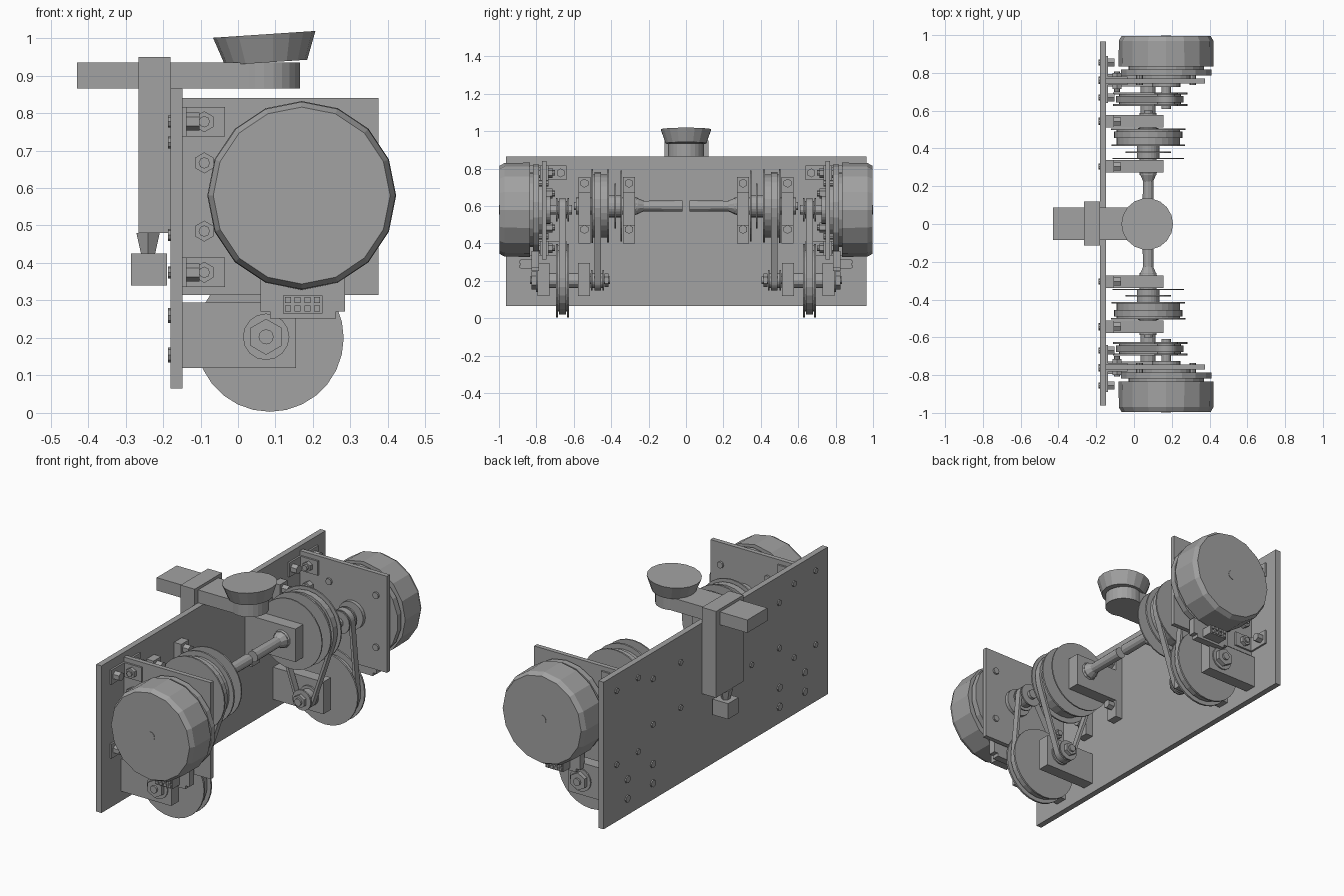
import bpy, bmesh, math
from mathutils import Matrix, Vector

cube = bpy.data.objects.get("Cube")
if cube:
    bpy.data.objects.remove(cube)

grey = bpy.data.materials.new("plain_grey")
grey.use_nodes = True
grey.diffuse_color = (0.36, 0.36, 0.36, 1)
grey.node_tree.nodes["Principled BSDF"].inputs["Base Color"].default_value = (0.36, 0.36, 0.36, 1)


def finish(name, bm):
    bmesh.ops.recalc_face_normals(bm, faces=bm.faces)
    mesh = bpy.data.meshes.new(name)
    bm.to_mesh(mesh)
    bm.free()
    mesh.materials.append(grey)
    ob = bpy.data.objects.new(name, mesh)
    bpy.context.collection.objects.link(ob)
    return ob


def box(name, x0, x1, y0, y1, z0, z1):
    bm = bmesh.new()
    bmesh.ops.create_cube(bm, size=1)
    size = (abs(x1 - x0), abs(y1 - y0), abs(z1 - z0))
    bmesh.ops.scale(bm, vec=size, verts=bm.verts)
    bmesh.ops.translate(bm, vec=((x0 + x1) / 2, (y0 + y1) / 2, (z0 + z1) / 2), verts=bm.verts)
    return finish(name, bm)


def rod(name, start, end, r0, r1=None, sides=24):
    """Cylinder or cone from start to end."""
    a, b = Vector(start), Vector(end)
    bm = bmesh.new()
    turn = (b - a).to_track_quat('Z', 'Y').to_matrix().to_4x4()
    bmesh.ops.create_cone(bm, cap_ends=True, segments=sides, radius1=r0,
                          radius2=r0 if r1 is None else r1, depth=(b - a).length,
                          matrix=Matrix.Translation((a + b) / 2) @ turn)
    return finish(name, bm)


def belt(name, c1, r1, c2, r2, y0, y1, thick=0.014, steps=14):
    """Open band wrapped round two wheels in the xz plane."""
    p, q = Vector(c1), Vector(c2)
    d = q - p
    base = math.atan2(d.y, d.x)
    tangent = math.acos((r1 - r2) / d.length)
    path = []
    for c, r, a0, a1 in ((p, r1, tangent, 2 * math.pi - tangent), (q, r2, -tangent, tangent)):
        for i in range(steps + 1):
            a = base + a0 + (a1 - a0) * i / steps
            path.append((c, r, Vector((math.cos(a), math.sin(a)))))
    bm = bmesh.new()
    rings = []
    for c, r, n in path:
        ring = []
        for rad, y in ((r, y0), (r + thick, y0), (r + thick, y1), (r, y1)):
            v = c + n * rad
            ring.append(bm.verts.new((v.x, y, v.y)))
        rings.append(ring)
    for i, ring in enumerate(rings):
        nxt = rings[(i + 1) % len(rings)]
        for k in range(4):
            m = (k + 1) % 4
            bm.faces.new((ring[k], ring[m], nxt[m], nxt[k]))
    return finish(name, bm)


# Main back plate
PX = -0.148
box("back_plate", -0.18, PX, -0.962, 0.965, 0.065, 0.865)

# Post, cross arm with rounded end, round cup and hanging knob
box("arm_post", -0.265, -0.18, -0.115, 0.12, 0.48, 0.95)
box("cross_arm", -0.43, 0.07, -0.085, 0.087, 0.865, 0.935)
rod("arm_end", (0.07, 0, 0.865), (0.07, 0, 0.935), 0.095)
rod("cup", (0.075, 0, 0.935), (0.07, 0, 1.01), 0.11, 0.137, sides=18)
rod("knob_neck", (-0.24, 0, 0.41), (-0.24, 0, 0.48), 0.018, 0.036, sides=6)
box("knob", -0.285, -0.19, -0.045, 0.045, 0.34, 0.425)

# Shaft axes in x and z
UP, LOW, MOT = (0.075, 0.60), (0.075, 0.203), (0.17, 0.58)

for s, side in ((-1, "front"), (1, "rear")):

    def axle(name, axis, y0, y1, r0, r1=None, sides=24):
        rod(f"{side}_{name}", (axis[0], s * y0, axis[1]), (axis[0], s * y1, axis[1]), r0, r1, sides)

    def block(name, x0, x1, y0, y1, z0, z1):
        box(f"{side}_{name}", x0, x1, s * y0, s * y1, z0, z1)

    def bolt(y, z, x=PX):
        # Head on the inside, nut tip behind the plate
        rod(f"{side}_bolt_head", (x, s * y, z), (x + 0.035, s * y, z), 0.024, sides=6)
        rod(f"{side}_bolt_tip", (-0.187, s * y, z), (-0.178, s * y, z), 0.016, sides=8)

    # Motor: capped drum, neck, flange and pinion
    axle("motor_cap", MOT, 0.97, 0.996, 0.25, 0.236, 16)
    axle("motor_drum", MOT, 0.835, 0.97, 0.252, 0.25, 16)
    axle("motor_neck", MOT, 0.815, 0.84, 0.2)
    axle("motor_flange", MOT, 0.785, 0.818, 0.243, None, 18)
    axle("motor_boss", MOT, 0.765, 0.79, 0.15)
    axle("motor_cap_hub", MOT, 0.99, 0.9985, 0.026, None, 12)
    axle("motor_shaft", MOT, 0.61, 0.77, 0.025, None, 12)
    axle("motor_collar", MOT, 0.725, 0.75, 0.075)
    axle("motor_pulley", MOT, 0.635, 0.685, 0.047)
    for y in (0.63, 0.69):
        axle("motor_pulley_rim", MOT, y - 0.004, y + 0.004, 0.062)
    for k in range(4):
        a = math.pi / 4 + k * math.pi / 2
        spot = (MOT[0] + 0.2 * math.cos(a), MOT[1] + 0.2 * math.sin(a))
        axle("motor_screw", spot, 0.735, 0.79, 0.018, None, 8)

    # Cable connector under the motor
    block("connector_base", 0.06, 0.285, 0.785, 0.825, 0.27, 0.36)
    block("connector_foot", 0.085, 0.262, 0.785, 0.825, 0.252, 0.27)
    block("connector", 0.12, 0.225, 0.82, 0.885, 0.265, 0.313)
    for i in range(4):
        for z in (0.278, 0.301):
            x = 0.133 + i * 0.026
            block("connector_pin", x - 0.008, x + 0.008, 0.883, 0.891, z - 0.008, z + 0.008)

    # Motor mounting plate and its angle brackets on both faces
    block("motor_plate", PX, 0.375, 0.745, 0.77, 0.315, 0.84)
    for z in (0.777, 0.375):
        block("bracket_outer_leg", PX, -0.035, 0.77, 0.78, z - 0.039, z + 0.039)
        block("bracket_outer_foot", PX, -0.138, 0.77, 0.89, z - 0.039, z + 0.039)
        block("bracket_inner_leg", PX, -0.035, 0.735, 0.745, z - 0.039, z + 0.039)
        block("bracket_inner_foot", PX, -0.138, 0.64, 0.745, z - 0.039, z + 0.039)
        bolt(0.855, z, -0.138)
        bolt(0.67, z, -0.138)
    for z in (0.777, 0.667, 0.485, 0.375):
        axle("plate_bolt", (-0.09, z), 0.70, 0.808, 0.015, None, 8)
        axle("plate_bolt_head", (-0.09, z), 0.77, 0.80, 0.028, None, 6)
        axle("plate_bolt_nut", (-0.09, z), 0.715, 0.745, 0.026, None, 6)

    # Upper bearing blocks with feet
    for y in (0.305, 0.543):
        block("upper_bearing", PX, 0.155, y - 0.033, y + 0.033, 0.495, 0.675)
        block("upper_bearing_foot", PX, -0.105, y - 0.033, y + 0.033, 0.40, 0.755)
        for z in (0.722, 0.475):
            bolt(y, z, -0.105)
        axle("upper_bushing", UP, y - 0.045, y + 0.045, 0.045, None, 12)

    # Upper shaft, coupling and flanged wheel
    axle("upper_shaft", UP, 0.02, 0.23, 0.03, 0.028, 12)
    axle("upper_axle", UP, 0.2, 0.60, 0.022, None, 12)
    axle("upper_coupling", UP, 0.225, 0.275, 0.028, 0.05, 10)
    axle("upper_wheel_hub", UP, 0.35, 0.50, 0.06)
    axle("upper_disc_thin", UP, 0.343, 0.350, 0.19, None, 28)
    axle("upper_disc_small", UP, 0.375, 0.383, 0.12)
    axle("upper_disc_inner", UP, 0.412, 0.422, 0.195, None, 28)
    axle("upper_wheel", UP, 0.42, 0.50, 0.168, None, 28)
    axle("upper_disc_outer", UP, 0.497, 0.505, 0.197, None, 28)

    # Lower bearing blocks and shaft
    for y in (0.545, 0.762):
        block("lower_bearing", PX, 0.155, y - 0.033, y + 0.033, 0.12, 0.295)
        for z in (0.26, 0.155):
            rod(f"{side}_bolt_tip", (-0.187, s * y, z), (-0.178, s * y, z), 0.02, sides=8)
    axle("lower_shaft", LOW, 0.405, 0.835, 0.02, None, 12)
    axle("lower_washer", LOW, 0.79, 0.802, 0.062, None, 16)
    axle("lower_nut", LOW, 0.80, 0.825, 0.048, None, 6)
    axle("lower_inner_nut", LOW, 0.415, 0.435, 0.036, None, 6)
    axle("lower_collar", LOW, 0.575, 0.73, 0.04, None, 12)
    axle("lower_pulley", LOW, 0.44, 0.51, 0.04)
    for y in (0.443, 0.503):
        axle("lower_pulley_rim", LOW, y - 0.004, y + 0.004, 0.055)

    # Lower flanged wheel
    wheel = (0.085, 0.2)
    axle("lower_wheel", wheel, 0.63, 0.69, 0.165, None, 28)
    for y in (0.63, 0.69):
        axle("lower_wheel_rim", wheel, y - 0.005, y + 0.005, 0.197, None, 28)

    # Drive belts
    belt(f"{side}_wheel_belt", UP, 0.168, LOW, 0.04, s * 0.455, s * 0.49)
    belt(f"{side}_motor_belt", MOT, 0.047, wheel, 0.165, s * 0.642, s * 0.678)
